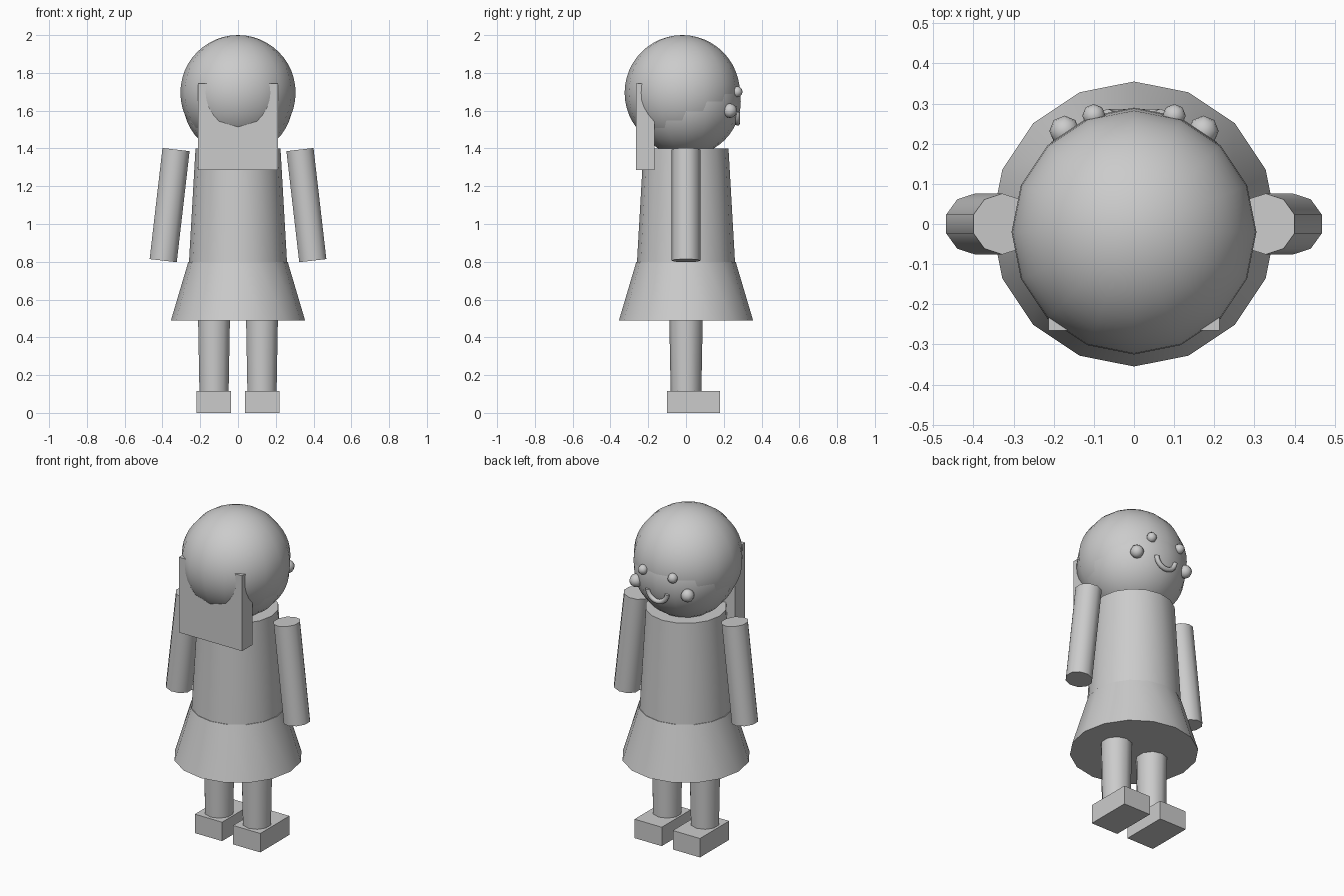
import bpy, bmesh, math
from mathutils import Matrix, Vector

if "Cube" in bpy.data.objects:
    bpy.data.objects.remove(bpy.data.objects["Cube"])

grey = bpy.data.materials.new("light grey")
grey.diffuse_color = (0.6, 0.6, 0.6, 1)
grey.use_nodes = True
grey.node_tree.nodes["Principled BSDF"].inputs["Base Color"].default_value = grey.diffuse_color


def finish(name, bm):
    """Turn a bmesh into a named object, smooth with sharp rims."""
    mesh = bpy.data.meshes.new(name)
    bmesh.ops.recalc_face_normals(bm, faces=bm.faces)
    bm.to_mesh(mesh)
    bm.free()
    mesh.polygons.foreach_set("use_smooth", [True] * len(mesh.polygons))
    mesh.set_sharp_from_angle(angle=math.radians(50))
    mesh.materials.append(grey)
    obj = bpy.data.objects.new(name, mesh)
    bpy.context.collection.objects.link(obj)
    return obj


def tube(name, bottom, top, r_bottom, r_top, sides):
    """Capped, tapered cylinder between two points."""
    a, b = Vector(bottom), Vector(top)
    axis = b - a
    tilt = Matrix.Rotation(math.atan2(axis.x, axis.z), 4, 'Y')
    bm = bmesh.new()
    bmesh.ops.create_cone(bm, cap_ends=True, segments=sides, radius1=r_bottom,
                          radius2=r_top, depth=axis.length,
                          matrix=Matrix.Translation((a + b) / 2) @ tilt)
    return finish(name, bm)


def ball(name, centre, radius, segments, rings):
    bm = bmesh.new()
    bmesh.ops.create_uvsphere(bm, u_segments=segments, v_segments=rings,
                              radius=radius, matrix=Matrix.Translation(centre))
    return finish(name, bm)


def box(name, low, high):
    low, high = Vector(low), Vector(high)
    bm = bmesh.new()
    bmesh.ops.create_cube(bm, size=1, matrix=Matrix.Translation((low + high) / 2)
                          @ Matrix.Diagonal((high - low).to_4d()))
    return finish(name, bm)


# Head, hair cap and the hair hanging down the back
ball("head", (0, 0, 1.65), 0.29, 16, 24)
ball("hair_cap", (0, -0.02, 1.695), 0.305, 16, 24)
box("back_hair", (-0.213, -0.265, 1.285), (0.213, -0.167, 1.743))

# Torso and skirt
tube("torso", (0, 0, 0.79), (0, 0, 1.4), 0.26, 0.225, 16)
tube("skirt", (0, 0, 0.49), (0, 0, 0.8), 0.355, 0.263, 16)

# Paired parts
for side, s in (("left", -1), ("right", 1)):
    tube(side + "_arm", (s * 0.396, 0, 0.806), (s * 0.328, 0, 1.394), 0.076, 0.076, 10)
    tube(side + "_leg", (s * 0.127, 0, 0.1), (s * 0.127, 0, 0.52), 0.081, 0.089, 10)
    x = sorted((s * 0.037, s * 0.22))
    box(side + "_shoe", (x[0], -0.1, 0), (x[1], 0.18, 0.115))
    ball(side + "_eye", (s * 0.1, 0.27, 1.7), 0.029, 8, 8)
    ball(side + "_cheek", (s * 0.173, 0.232, 1.6), 0.038, 8, 8)

# Smile: a small ring swept along a lower arc
bm = bmesh.new()
steps, sides, rad, thick = 12, 8, 0.066, 0.014
rows = []
for i in range(steps + 1):
    t = math.radians(185 + 170 * i / steps)
    row = []
    for j in range(sides):
        p = 2 * math.pi * j / sides
        r = rad + thick * math.cos(p)
        row.append(bm.verts.new((r * math.cos(t), 0.273 + thick * math.sin(p),
                                 1.6 + r * math.sin(t))))
    rows.append(row)
for a, b in zip(rows, rows[1:]):
    for j in range(sides):
        k = (j + 1) % sides
        bm.faces.new((a[j], a[k], b[k], b[j]))
bm.faces.new(rows[0])
bm.faces.new(rows[-1])
finish("smile", bm)
